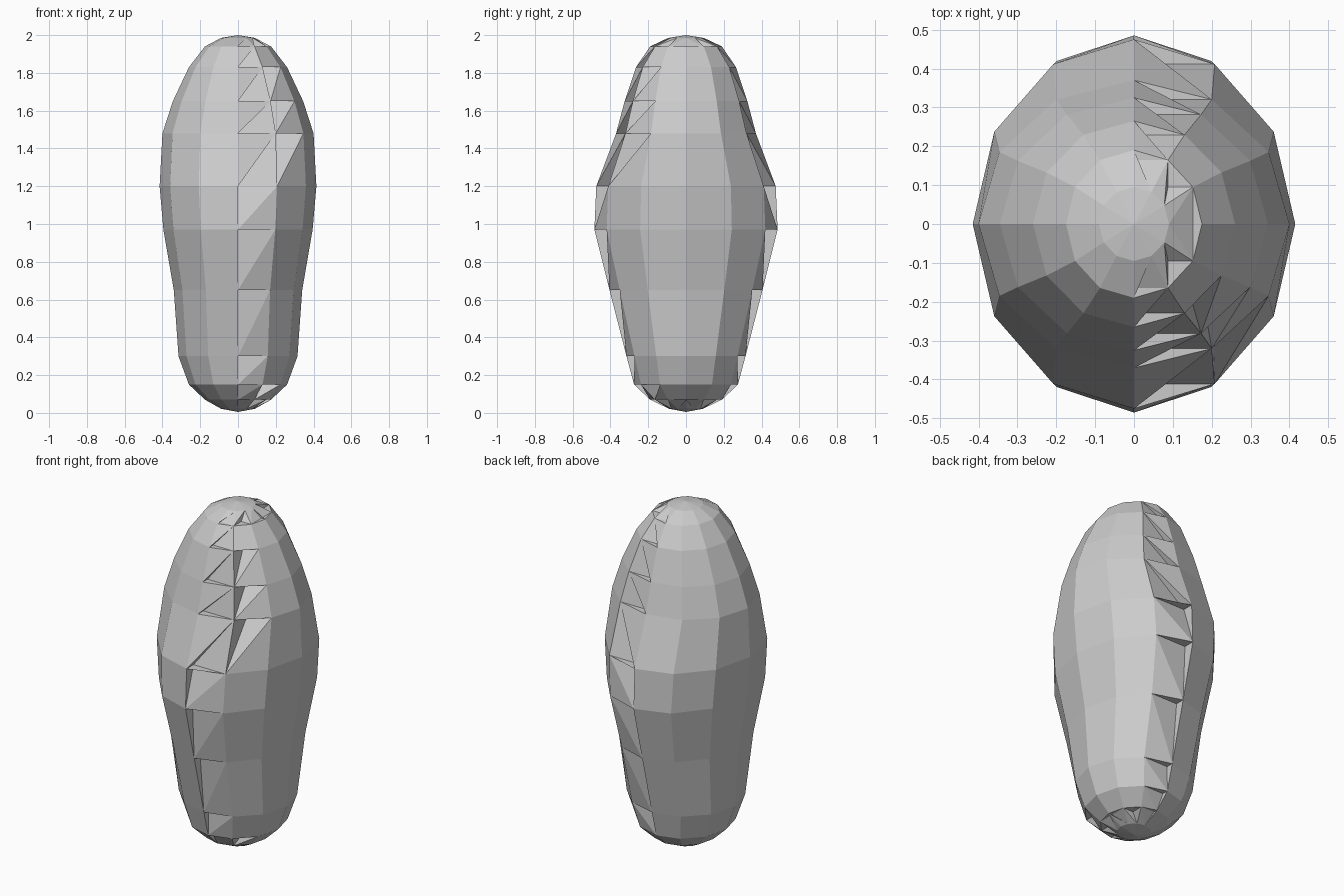
import bpy, bmesh, math

if "Cube" in bpy.data.objects:
    bpy.data.objects.remove(bpy.data.objects["Cube"])

# Profile rings: height, half width in x, half depth in y
RINGS = [(0.022, 0.09, 0.09), (0.07, 0.175, 0.19), (0.15, 0.26, 0.275),
         (0.30, 0.315, 0.315), (0.65, 0.34, 0.405), (0.97, 0.395, 0.485),
         (1.20, 0.415, 0.475), (1.48, 0.40, 0.37), (1.65, 0.345, 0.325),
         (1.83, 0.26, 0.265), (1.94, 0.175, 0.19), (1.985, 0.09, 0.095)]
N = 12
TOP = len(RINGS) - 2

bm = bmesh.new()
rings = []
for z, rx, ry in RINGS:
    rings.append([bm.verts.new((rx * math.cos(math.tau * k / N),
                                ry * math.sin(math.tau * k / N), z))
                  for k in range(N)])
bottom = bm.verts.new((0, 0, 0.005))
top = bm.verts.new((0, 0, 2))


def is_notched(i, k):
    """Chipped strips run along the right half only."""
    if i in (0, TOP):
        return k in (0, 1, 2, 9, 10, 11)
    if k in (2, 9):
        return True
    if i == 1:
        return k in (2, 9, 10)
    return k == 10 and 6 <= i <= 8


def notch(tri, level_a, level_b):
    """Replace a triangle by a dent with an axis-aligned inner corner."""
    p, q = level_a.co, level_b.co
    corner = bm.verts.new((min(p.x, q.x, key=abs), min(p.y, q.y, key=abs), p.z))
    for j in range(3):
        bm.faces.new((tri[j], tri[(j + 1) % 3], corner))


# Faceted body with chipped strips
for i in range(len(RINGS) - 1):
    for k in range(N):
        a, b = rings[i][k], rings[i][(k + 1) % N]
        d, c = rings[i + 1][k], rings[i + 1][(k + 1) % N]
        if not is_notched(i, k):
            bm.faces.new((a, b, c, d))
            continue
        upper = i >= 6 and k != 10 or i == TOP
        if k >= 6:
            low, high = (a, b, c), (a, c, d)
        else:
            low, high = (a, b, d), (b, c, d)
        if upper:
            bm.faces.new(high)
            notch(low, a, b)
        else:
            bm.faces.new(low)
            notch(high, c, d)

# End caps
for k in range(N):
    bm.faces.new((rings[0][(k + 1) % N], rings[0][k], bottom))
    bm.faces.new((rings[-1][k], rings[-1][(k + 1) % N], top))

bmesh.ops.recalc_face_normals(bm, faces=bm.faces)
mesh = bpy.data.meshes.new("pod_body")
bm.to_mesh(mesh)
bm.free()
bpy.context.collection.objects.link(bpy.data.objects.new("pod_body", mesh))
